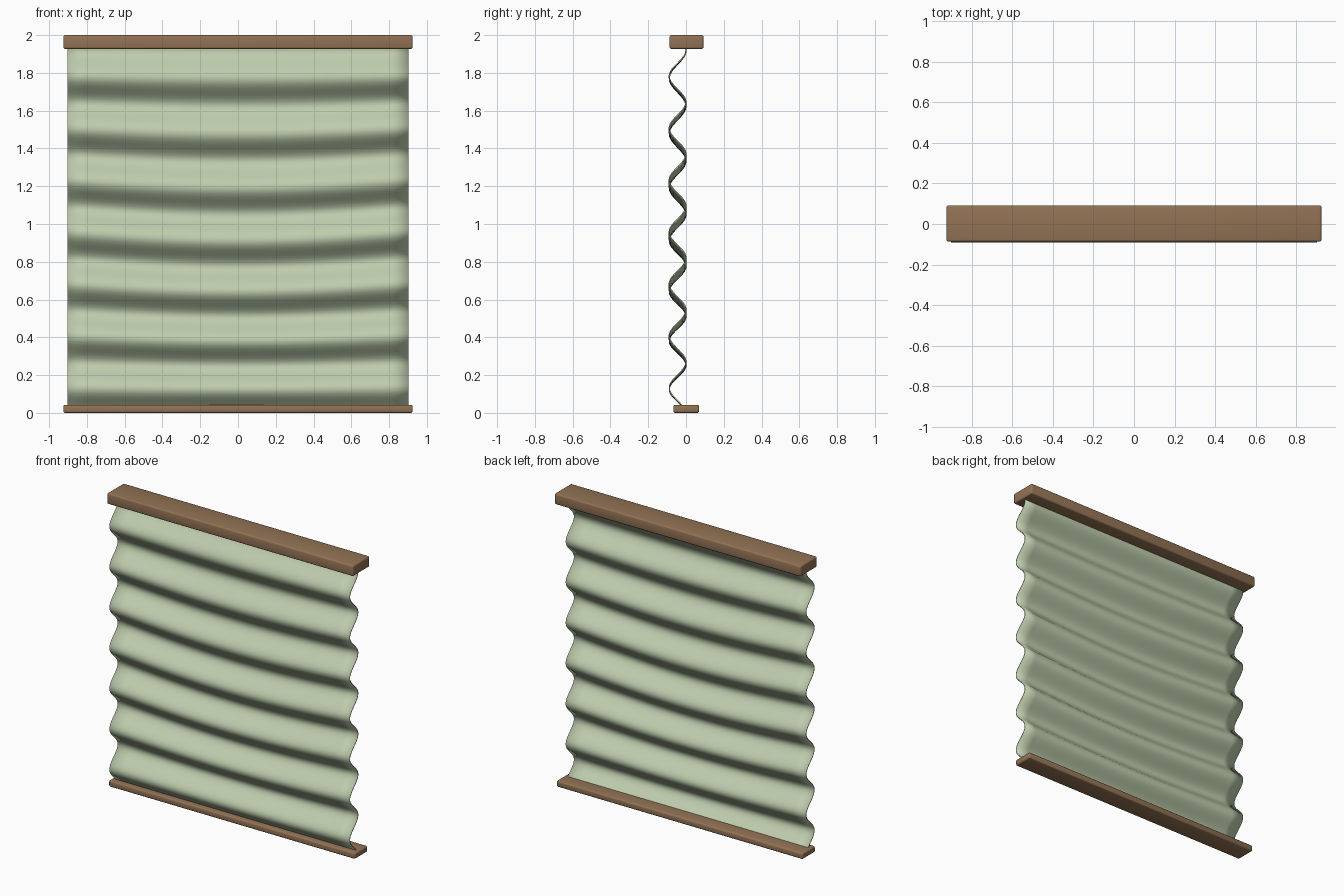
import bpy, bmesh, math
from mathutils import Vector

default = bpy.data.objects.get("Cube")
if default:
    bpy.data.objects.remove(default, do_unlink=True)


def make_material(name, rgb):
    mat = bpy.data.materials.new(name)
    mat.use_nodes = True
    mat.diffuse_color = (*rgb, 1)
    mat.node_tree.nodes["Principled BSDF"].inputs["Base Color"].default_value = (*rgb, 1)
    return mat


wood = make_material("brown wood", (0.29, 0.17, 0.09))
fabric = make_material("pale green fabric", (0.52, 0.61, 0.42))


def add_object(name, bm, mat):
    bmesh.ops.recalc_face_normals(bm, faces=bm.faces)
    mesh = bpy.data.meshes.new(name)
    bm.to_mesh(mesh)
    bm.free()
    mesh.materials.append(mat)
    obj = bpy.data.objects.new(name, mesh)
    bpy.context.collection.objects.link(obj)
    return obj


def add_rail(name, low, high, radius):
    """Box between two corners with rounded edges."""
    low, high = Vector(low), Vector(high)
    bm = bmesh.new()
    bmesh.ops.create_cube(bm, size=1)
    for v in bm.verts:
        v.co = (low + high) / 2 + v.co * (high - low)
    bmesh.ops.bevel(bm, geom=bm.edges[:], offset=radius, segments=3,
                    profile=0.5, affect='EDGES')
    obj = add_object(name, bm, wood)
    bpy.ops.object.select_all(action='DESELECT')
    obj.select_set(True)
    bpy.context.view_layer.objects.active = obj
    bpy.ops.object.shade_smooth_by_angle(angle=math.radians(40))


# Rails at the top and bottom
add_rail("top_rail", (-0.925, -0.087, 1.927), (0.925, 0.0925, 2), 0.01)
add_rail("bottom_rail", (-0.925, -0.067, 0), (0.925, 0.07, 0.042), 0.01)

# Pleated fabric: a wavy sheet whose folds sag in the middle
HALF_WIDTH, TOP, BOTTOM = 0.902, 1.94, 0.02
PLEAT, DEPTH, SAG = 0.275, 0.0445, 0.045
COLUMNS, ROWS = 20, 112

bm = bmesh.new()
bmesh.ops.create_grid(bm, x_segments=COLUMNS, y_segments=ROWS, size=1)
for v in bm.verts:
    x = v.co.x * HALF_WIDTH
    t = (1 - v.co.y) / 2
    z = TOP + (BOTTOM - TOP) * t
    phase = 2 * math.pi * (1.92 - z) / PLEAT
    sag = SAG * math.sin(math.pi * t) * math.cos(math.pi / 2 * v.co.x)
    v.co = (x, DEPTH * (math.cos(phase) - 1), z - sag)
shade = add_object("pleated_fabric", bm, fabric)
for face in shade.data.polygons:
    face.use_smooth = True
solid = shade.modifiers.new("thickness", 'SOLIDIFY')
solid.thickness = 0.006
solid.offset = 0
